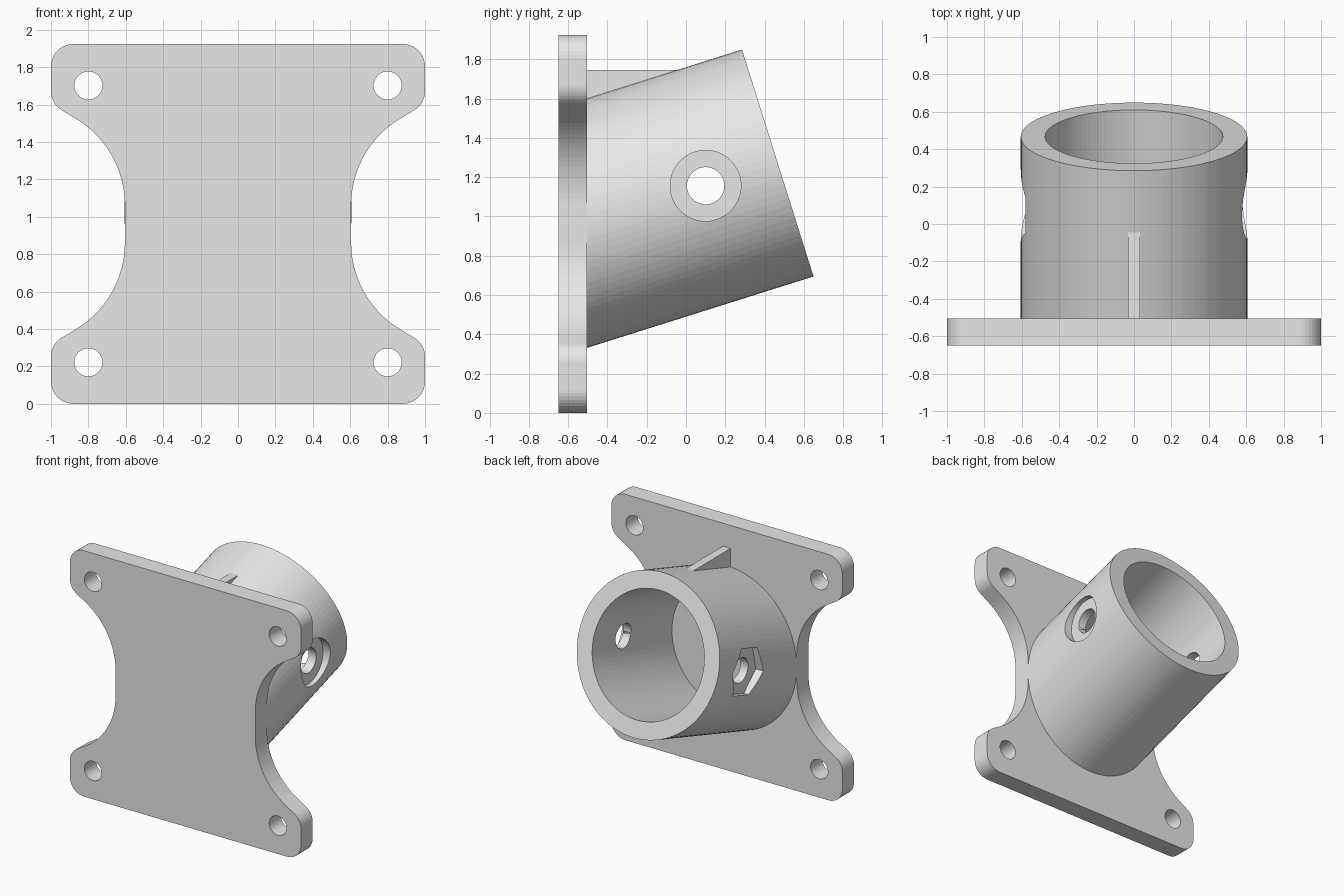
import bpy, bmesh
from math import sin, cos, tan, radians
from mathutils import Matrix, Vector

cube = bpy.data.objects.get("Cube")
if cube:
    bpy.data.objects.remove(cube, do_unlink=True)

grey = bpy.data.materials.new("light_grey")
grey.use_nodes = True
grey.diffuse_color = (0.8, 0.8, 0.8, 1)
grey.node_tree.nodes["Principled BSDF"].inputs["Base Color"].default_value = (0.8, 0.8, 0.8, 1)

X, Y, Z = Vector((1, 0, 0)), Vector((0, 1, 0)), Vector((0, 0, 1))


def frame(origin, x_axis, z_axis):
    """Matrix with the given origin, profile x axis and extrusion axis."""
    m = Matrix((x_axis, z_axis.cross(x_axis), z_axis)).transposed().to_4x4()
    m.translation = origin
    return m


def arc(cx, cy, r, start, end, n):
    """Points on an arc, angles in degrees."""
    angles = [radians(start + (end - start) * i / n) for i in range(n + 1)]
    return [(cx + r * cos(a), cy + r * sin(a)) for a in angles]


def circle(r, n, cx=0, cy=0):
    return arc(cx, cy, r, 0, 360, n)[:-1]


def prism(name, points, matrix, low, high):
    """Extrude a closed profile along the frame's z axis."""
    bm = bmesh.new()
    base = [bm.verts.new(matrix @ Vector((x, y, low))) for x, y in points]
    top = [bm.verts.new(matrix @ Vector((x, y, high))) for x, y in points]
    bm.faces.new(base[::-1])
    bm.faces.new(top)
    for i in range(len(points)):
        j = (i + 1) % len(points)
        bm.faces.new((base[i], base[j], top[j], top[i]))
    bmesh.ops.recalc_face_normals(bm, faces=bm.faces[:])
    mesh = bpy.data.meshes.new(name)
    bm.to_mesh(mesh)
    bm.free()
    mesh.materials.append(grey)
    obj = bpy.data.objects.new(name, mesh)
    bpy.context.collection.objects.link(obj)
    return obj


def cut(obj, cutter):
    """Subtract the cutter from the object and remove it."""
    cutter.hide_render = True
    mod = obj.modifiers.new("cut", "BOOLEAN")
    mod.operation = "DIFFERENCE"
    mod.solver = "EXACT"
    mod.object = cutter
    bpy.context.view_layer.objects.active = obj
    bpy.ops.object.modifier_apply(modifier=mod.name)
    bpy.data.objects.remove(cutter, do_unlink=True)


# Mounting plate: one quarter of the waisted outline, mirrored around its centre
MID, BACK, FRONT = 0.962, -0.505, -0.65
WAIST, FLAT, SCOOP, ROUND, SLOPE = 0.605, 0.1, 0.54, 0.12, 31
scoop = arc(WAIST + SCOOP, FLAT, SCOOP, 180, 90 + SLOPE, 20)
end_x, end_z = scoop[-1]
corner_z = end_z + (1 - end_x) * tan(radians(SLOPE))
blend_z = corner_z + ROUND * tan(radians(45 - SLOPE / 2))
quarter = (scoop
           + arc(1 - ROUND, blend_z, ROUND, SLOPE - 90, 0, 8)
           + arc(1 - ROUND, MID - ROUND, ROUND, 0, 90, 10))
half = [(x, -z) for x, z in quarter[::-1]] + quarter
outline = half + [(-x, z) for x, z in half[::-1]]
plate_frame = frame(Z * MID, X, -Y)
plate = prism("mounting_plate", outline, plate_frame, -BACK, -FRONT)
for sx in (-1, 1):
    for sz in (-1, 1):
        cut(plate, prism("screw_hole", circle(0.075, 40, sx * 0.8, sz * 0.74),
                         plate_frame, 0.4, 0.8))

# Tilted socket tube, trimmed flush with the back of the plate
TILT = radians(17.5)
axis = Vector((0, cos(TILT), sin(TILT)))
tube_end = Vector((0, 0.467, 1.272))
tube_frame = frame(tube_end, X, axis)
tube = prism("socket_tube", circle(0.6055, 100), tube_frame, -1.4, 0)
bm = bmesh.new()
bm.from_mesh(tube.data)
trim = bmesh.ops.bisect_plane(bm, geom=bm.verts[:] + bm.edges[:] + bm.faces[:],
                              plane_co=Y * BACK, plane_no=-Y, clear_outer=True)
rim = [e for e in trim["geom_cut"] if isinstance(e, bmesh.types.BMEdge)]
bmesh.ops.edgeloop_fill(bm, edges=rim)
bmesh.ops.recalc_face_normals(bm, faces=bm.faces[:])
bm.to_mesh(tube.data)
bm.free()
cut(tube, prism("bore", circle(0.475, 100), tube_frame, -1.6, 0.1))

# Cross bolt: through hole, round head recess and hexagonal nut recess
bolt_frame = frame(tube_end - axis * 0.385, axis, X)
cut(tube, prism("bolt_hole", circle(0.095, 40), bolt_frame, -0.9, 0.9))
cut(tube, prism("head_recess", circle(0.18, 60), bolt_frame, 0.54, 0.9))
cut(tube, prism("nut_recess", circle(0.2, 6), bolt_frame, -0.9, -0.54))

# Gusset rib between plate and tube top
rib = [(BACK, 1.745), (-0.03, 1.745), (-0.03, 1.70), (BACK, 1.55)]
prism("gusset_rib", rib, frame(Vector(), Y, X), -0.033, 0.033)
